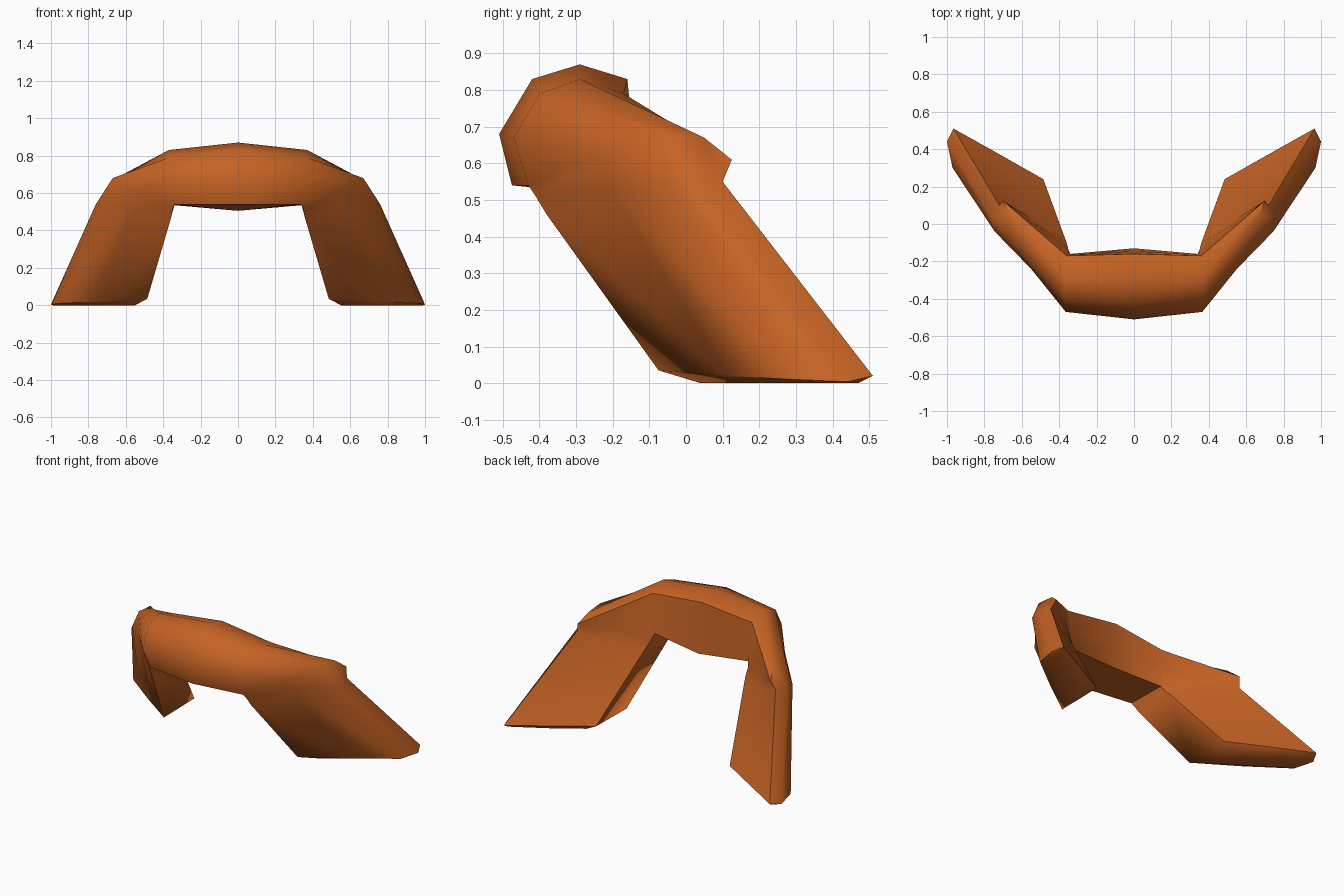
import bpy, bmesh, math

if "Cube" in bpy.data.objects:
    bpy.data.objects.remove(bpy.data.objects["Cube"])

orange = bpy.data.materials.new("burnt_orange")
orange.diffuse_color = (0.56, 0.125, 0.018, 1)
orange.use_nodes = True
orange.node_tree.nodes["Principled BSDF"].inputs["Base Color"].default_value = orange.diffuse_color

# Cross-sections of the right half, from the arch centre to the foot.
# Each goes: lower front, front, top front, top, top back, mid back, lower back
sections = [
    [(0, -.475, .54), (0, -.51, .68), (0, -.42, .83), (0, -.29, .87),
     (0, -.16, .83), (0, -.145, .67), (0, -.13, .505)],
    [(.34, -.43, .54), (.365, -.47, .67), (.37, -.40, .79), (.37, -.29, .83),
     (.36, -.17, .79), (.345, -.165, .66), (.34, -.16, .535)],
    [(.35, -.41, .51), (.55, -.24, .62), (.67, -.07, .68), (.67, .05, .67),
     (.70, .125, .61), (.53, .00, .58), (.35, -.14, .50)],
    [(.36, -.38, .46), (.56, -.20, .52), (.745, -.04, .54), (.76, .03, .54),
     (.72, .10, .55), (.55, .03, .49), (.36, -.10, .46)],
    [(.485, -.075, .035), (.73, .11, .02), (.97, .30, .01), (1, .44, .004),
     (.965, .51, .02), (.75, .39, .03), (.485, .24, .04)],
    [(.55, .04, 0), (.75, .18, 0), (.96, .32, 0), (.99, .43, 0),
     (.955, .47, 0), (.76, .36, 0), (.56, .23, 0)],
]

# Arched band with two swept-back legs: loft the sections and cap the foot
bm = bmesh.new()
rings = [[bm.verts.new(p) for p in s] for s in sections]
for a, b in zip(rings, rings[1:]):
    n = len(a)
    for i in range(n):
        j = (i + 1) % n
        bm.faces.new((a[i], a[j], b[j], b[i]))
bm.faces.new(rings[-1])

# Mirror to the left side and weld at the centre
geo = bmesh.ops.duplicate(bm, geom=bm.verts[:] + bm.edges[:] + bm.faces[:])["geom"]
for v in geo:
    if isinstance(v, bmesh.types.BMVert):
        v.co.x = -v.co.x
bmesh.ops.reverse_faces(bm, faces=[f for f in geo if isinstance(f, bmesh.types.BMFace)])
bmesh.ops.remove_doubles(bm, verts=bm.verts[:], dist=0.0005)
bmesh.ops.recalc_face_normals(bm, faces=bm.faces[:])

mesh = bpy.data.meshes.new("arched_band")
bm.to_mesh(mesh)
bm.free()
band = bpy.data.objects.new("arched_band", mesh)
bpy.context.collection.objects.link(band)
mesh.materials.append(orange)
bpy.context.view_layer.objects.active = band
band.select_set(True)
bpy.ops.object.shade_smooth_by_angle(angle=math.radians(50))
